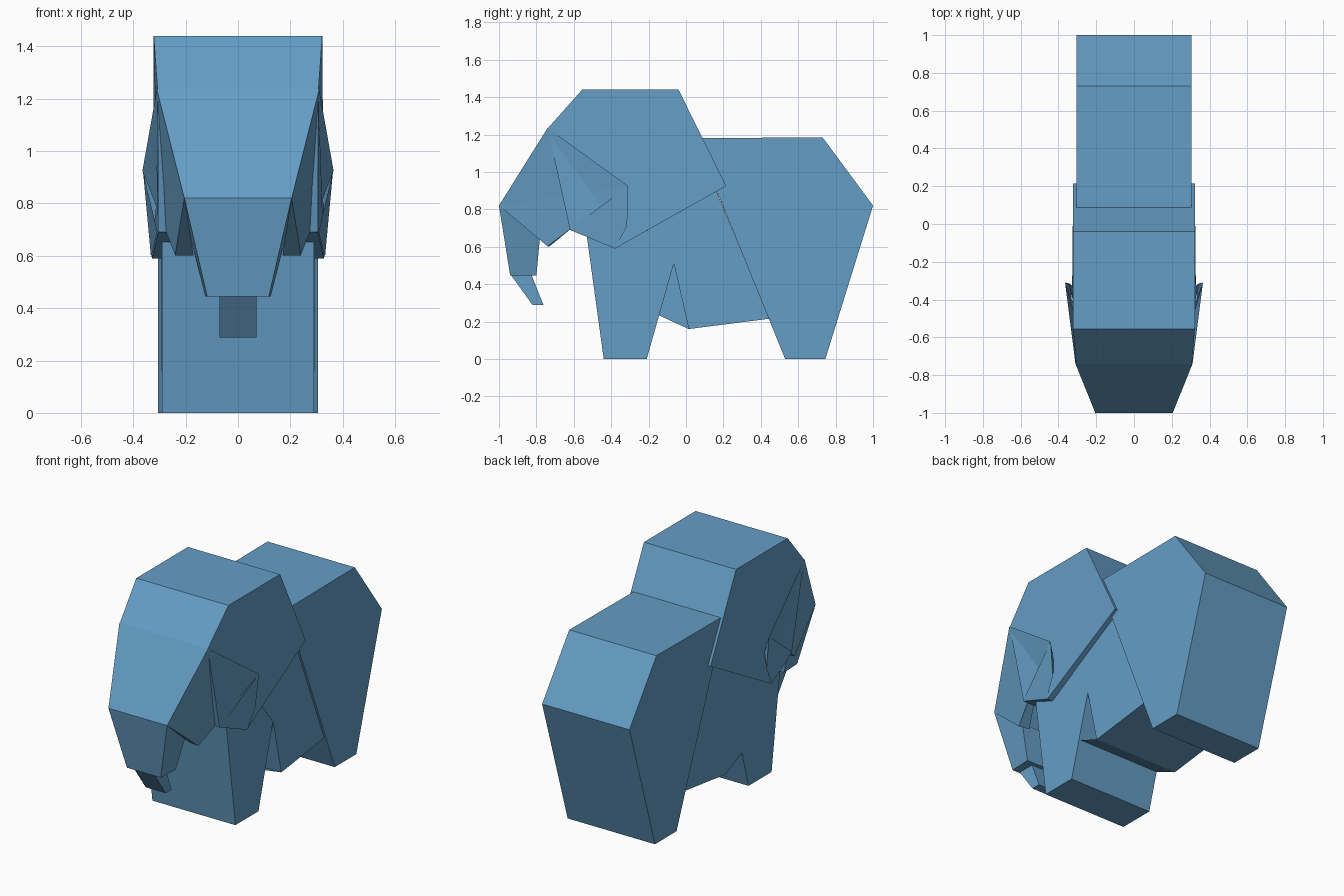
import bpy, bmesh

if "Cube" in bpy.data.objects:
    bpy.data.objects.remove(bpy.data.objects["Cube"])

blue = bpy.data.materials.new("paper_blue")
blue.diffuse_color = (0.13, 0.34, 0.56, 1)
blue.use_nodes = True
blue.node_tree.nodes["Principled BSDF"].inputs["Base Color"].default_value = blue.diffuse_color


def mesh_object(name, verts, faces):
    mesh = bpy.data.meshes.new(name)
    mesh.from_pydata(verts, [], faces)
    bm = bmesh.new()
    bm.from_mesh(mesh)
    bmesh.ops.recalc_face_normals(bm, faces=bm.faces)
    bm.to_mesh(mesh)
    bm.free()
    mesh.materials.append(blue)
    obj = bpy.data.objects.new(name, mesh)
    bpy.context.collection.objects.link(obj)
    return obj


def folded_prism(name, profile):
    """Side profile of (half_width, y, z) points, spanned from -x to +x."""
    n = len(profile)
    verts = [(s * x, y, z) for s in (1, -1) for x, y, z in profile]
    faces = [list(range(n)), list(range(2 * n - 1, n - 1, -1))]
    faces += [[i, (i + 1) % n, (i + 1) % n + n, i + n] for i in range(n)]
    return mesh_object(name, verts, faces)


def flat(width, points):
    return [(width, y, z) for y, z in points]


# Rear body with hind leg block
folded_prism("rear_body", flat(0.305, [
    (0.05, 1.18), (0.73, 1.185), (1.0, 0.82), (0.745, 0), (0.53, 0)]))

# Belly between the legs
folded_prism("belly", flat(0.292, [
    (-0.2, 1.1), (0.08, 1.1), (0.17, 0.88), (0.445, 0.215),
    (0.015, 0.16), (-0.065, 0.51), (-0.2, 0.68)]))

# Fold under the belly reaching the front leg, open on one side
mesh_object("belly_fold",
            [(0.29, 0.015, 0.16), (-0.29, 0.015, 0.16), (-0.29, -0.16, 0.24),
             (0.28, -0.16, 0.24), (-0.29, -0.065, 0.51)],
            [(0, 1, 2, 3), (1, 4, 2)])

# Front leg block
folded_prism("front_leg", flat(0.29, [
    (-0.55, 0.8), (-0.44, 0), (-0.21, 0), (-0.065, 0.51), (-0.2, 0.68), (-0.25, 0.8)]))

# Head and ears
folded_prism("head", [
    (0.322, -0.555, 1.44), (0.322, -0.04, 1.44), (0.322, 0.215, 0.925),
    (0.328, -0.38, 0.59), (0.305, -0.62, 0.69), (0.307, -0.74, 1.232)])

# Face front with side flaps
half = [(0.31, -0.74, 1.235), (0.205, -1.0, 0.82), (0.24, -0.74, 0.602),
        (0.365, -0.31, 0.925), (0.17, -0.73, 0.602), (0.29, -0.5, 0.79)]
face_verts = half + [(-x, y, z) for x, y, z in half]
face_faces = [(0, 1, 7, 6)]
for k in (0, 6):
    face_faces += [(k, k + 1, k + 3), (k + 1, k + 2, k + 3), (k + 1, k + 4, k + 2),
                   (k + 2, k + 4, k + 5), (k + 2, k + 5, k + 3)]
mesh_object("face_mask", face_verts, face_faces)

# Small ear folds behind the face flaps
for side, label in ((1, "right"), (-1, "left")):
    mesh_object("ear_fold_" + label,
                [(side * x, y, z) for x, y, z in [
                    (0.363, -0.31, 0.925), (0.342, -0.315, 0.71),
                    (0.332, -0.38, 0.592), (0.308, -0.62, 0.692),
                    (0.31, -0.34, 0.8)]],
                [(0, 1, 2, 3), (0, 4, 1), (1, 4, 2)])

# Trunk, upper and lower
folded_prism("upper_trunk", [
    (0.205, -1.0, 0.82), (0.118, -0.94, 0.445),
    (0.125, -0.8, 0.445), (0.18, -0.78, 0.66)])
folded_prism("lower_trunk", flat(0.07, [
    (-0.935, 0.447), (-0.82, 0.288), (-0.762, 0.288), (-0.825, 0.447)]))
